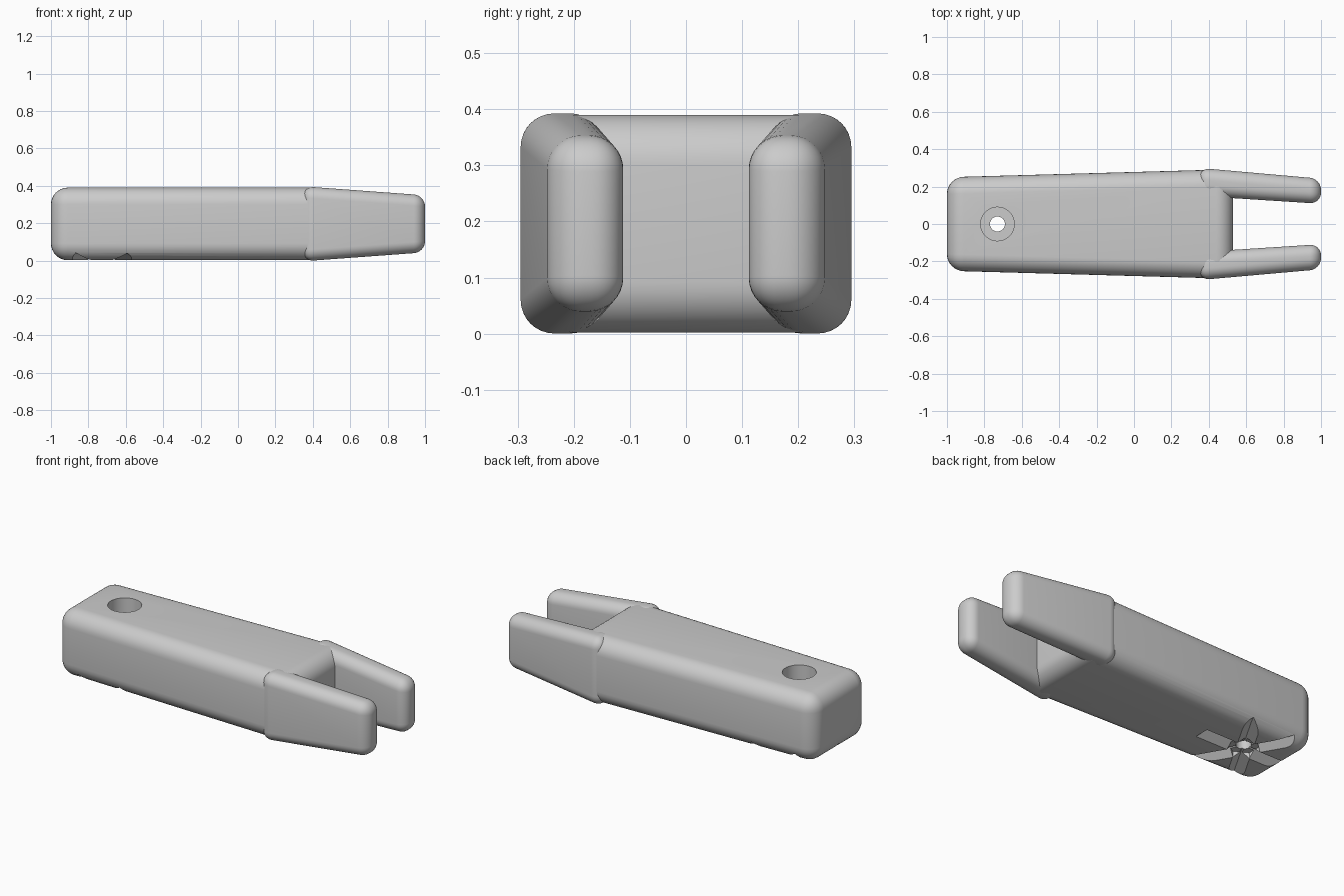
import bpy, bmesh, math
from mathutils import Matrix, Vector

cube = bpy.data.objects.get("Cube")
if cube:
    bpy.data.objects.remove(cube, do_unlink=True)

# Single plain grey
grey = bpy.data.materials.new("plain_grey")
grey.use_nodes = True
grey.diffuse_color = (0.6, 0.6, 0.6, 1)
grey.node_tree.nodes["Principled BSDF"].inputs["Base Color"].default_value = (0.6, 0.6, 0.6, 1)

HOLE_X = -0.73


def add_object(name, bm):
    mesh = bpy.data.meshes.new(name)
    bmesh.ops.recalc_face_normals(bm, faces=bm.faces[:])
    bm.to_mesh(mesh)
    bm.free()
    mesh.materials.append(grey)
    obj = bpy.data.objects.new(name, mesh)
    bpy.context.collection.objects.link(obj)
    return obj


def tapered_box(name, start, end):
    """Each end is (x, y_min, y_max, z_min, z_max)."""
    bm = bmesh.new()
    loops = []
    for x, y0, y1, z0, z1 in (start, end):
        loops.append([bm.verts.new((x, y, z)) for y, z in
                      ((y0, z0), (y1, z0), (y1, z1), (y0, z1))])
    a, b = loops
    bm.faces.new(a)
    bm.faces.new(b)
    for i in range(4):
        j = (i + 1) % 4
        bm.faces.new((a[i], a[j], b[j], b[i]))
    return add_object(name, bm)


def round_edges(obj, radius, segments):
    mod = obj.modifiers.new("rounding", "BEVEL")
    mod.width = radius
    mod.segments = segments
    mod.limit_method = "NONE"


def cylinder_cutter(name, radius, z0, z1, sides):
    bm = bmesh.new()
    bmesh.ops.create_cone(bm, cap_ends=True, segments=sides, radius1=radius,
                          radius2=radius, depth=z1 - z0,
                          matrix=Matrix.Translation((HOLE_X, 0, (z0 + z1) / 2)))
    return add_object(name, bm)


def groove_cutter(name, angle):
    """Long V-shaped prism lying across the hole axis."""
    bm = bmesh.new()
    turn = Matrix.Translation((HOLE_X, 0, 0)) @ Matrix.Rotation(angle, 4, "Z")
    ends = [[bm.verts.new(turn @ Vector((x, y, z))) for y, z in
             ((-0.09, -0.04), (0.09, -0.04), (0, 0.042))] for x in (-0.28, 0.28)]
    a, b = ends
    bm.faces.new(a)
    bm.faces.new(b)
    for i in range(3):
        j = (i + 1) % 3
        bm.faces.new((a[i], a[j], b[j], b[i]))
    return add_object(name, bm)


def finish(obj):
    bpy.ops.object.select_all(action="DESELECT")
    obj.select_set(True)
    bpy.context.view_layer.objects.active = obj
    for mod in list(obj.modifiers):
        bpy.ops.object.modifier_apply(modifier=mod.name)
    bpy.ops.object.shade_smooth_by_angle(angle=math.radians(30))


# Main body, slightly wider towards the fork
body = tapered_box("body", (-1, -0.25, 0.25, 0.002, 0.39),
                   (0.53, -0.293, 0.293, 0.002, 0.39))
round_edges(body, 0.09, 8)

# Stepped hole from the top, star of six grooves and hub recess underneath
cutters = [cylinder_cutter("wide_hole_cutter", 0.09, 0.18, 0.5, 48),
           cylinder_cutter("through_hole_cutter", 0.04, -0.1, 0.5, 32),
           cylinder_cutter("hub_cutter", 0.085, -0.1, 0.036, 6)]
cutters += [groove_cutter("groove_cutter", k * math.pi / 3) for k in range(3)]
for cutter in cutters:
    cutter.hide_render = True
    mod = body.modifiers.new("cut", "BOOLEAN")
    mod.operation = "DIFFERENCE"
    mod.solver = "EXACT"
    mod.object = cutter
finish(body)
for cutter in cutters:
    bpy.data.objects.remove(cutter, do_unlink=True)

# Two tapering fork prongs
for name, side in (("left_prong", 1), ("right_prong", -1)):
    def span(inner, outer):
        return sorted((side * inner, side * outer))
    prong = tapered_box(name, (0.345, *span(0.15, 0.3), -0.004, 0.397),
                        (1, *span(0.108, 0.242), 0.044, 0.349))
    round_edges(prong, 0.06, 8)
    finish(prong)
